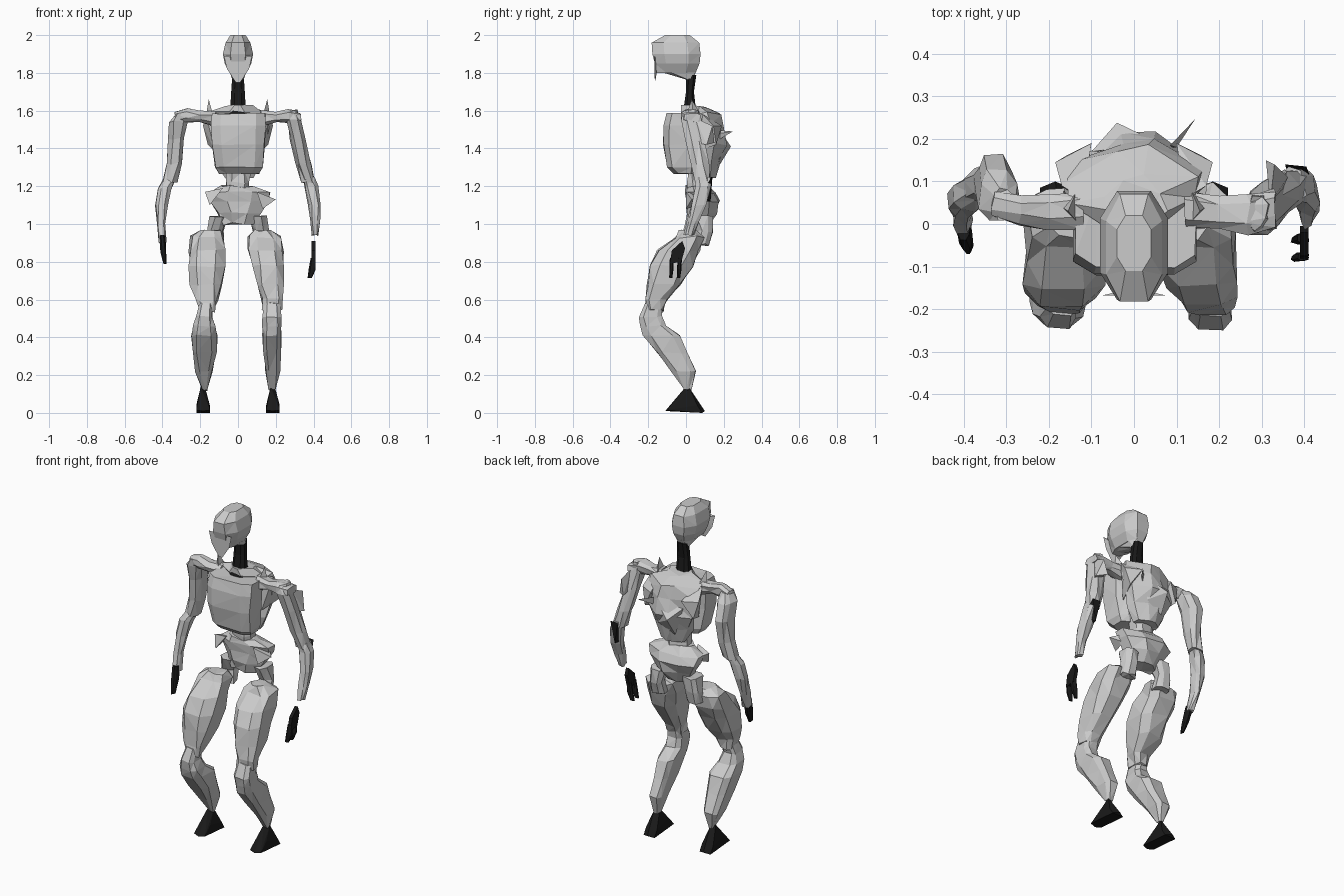
import bpy, bmesh, random
from mathutils import Vector

random.seed(4)
dark = bpy.data.materials.new("dark")
dark.diffuse_color = (0.01, 0.01, 0.01, 1)


def finish(bm, name, mat=None, jitter=0.0):
    """Triangulate into irregular flat facets and link as an object."""
    for v in bm.verts:
        v.co += Vector([random.uniform(-jitter, jitter) for _ in range(3)])
    bmesh.ops.recalc_face_normals(bm, faces=bm.faces)
    bmesh.ops.triangulate(bm, faces=bm.faces)
    me = bpy.data.meshes.new(name)
    bm.to_mesh(me)
    bm.free()
    ob = bpy.data.objects.new(name, me)
    bpy.context.collection.objects.link(ob)
    if mat:
        me.materials.append(mat)
    return ob


def loft(name, rows, c=0.25, axis="z", mat=None, jitter=0.006):
    """Chamfered rings. axis z: (z, x0, x1, y0, y1); axis x: (x, y0, y1, z0, z1)."""
    shape = [(c, 0), (1 - c, 0), (1, c), (1, 1 - c), (1 - c, 1), (c, 1), (0, 1 - c), (0, c)]
    bm = bmesh.new()
    rings = []
    for h, a0, a1, b0, b1 in rows:
        ring = []
        for u, w in shape:
            a, b = a0 + (a1 - a0) * u, b0 + (b1 - b0) * w
            ring.append(bm.verts.new((a, b, h) if axis == "z" else (h, a, b)))
        rings.append(ring)
    for r, s in zip(rings, rings[1:]):
        for i in range(8):
            j = (i + 1) % 8
            bm.faces.new((r[i], r[j], s[j], s[i]))
    bm.faces.new(rings[0])
    bm.faces.new(rings[-1])
    return finish(bm, name, mat, jitter)


def hull(name, pts, mat=None):
    """Faceted plate or spike from a few corner points."""
    bm = bmesh.new()
    for p in pts:
        bm.verts.new(p)
    res = bmesh.ops.convex_hull(bm, input=bm.verts)
    junk = [v for v in res["geom_interior"] if isinstance(v, bmesh.types.BMVert)]
    bmesh.ops.delete(bm, geom=junk, context="VERTS")
    return finish(bm, name, mat)


# Head: long hood with a thin tapering face plate under its front
loft("hood", [(1.80, -.045, .045, -.155, .05), (1.85, -.07, .07, -.165, .072),
              (1.90, -.08, .08, -.178, .077), (1.96, -.066, .066, -.182, .07),
              (2.0, -.04, .04, -.11, .02)], .25, jitter=0)
loft("skull_base", [(1.765, -.03, .03, 0, .035), (1.81, -.045, .045, -.15, .055)], jitter=0)
hull("face_plate", [(-.075, -.168, 1.89), (.075, -.168, 1.89), (-.058, -.166, 1.82), (.058, -.166, 1.82),
                    (-.012, -.165, 1.75), (.012, -.165, 1.75), (0, -.15, 1.86), (0, -.158, 1.78)])
loft("neck", [(1.58, -.06, .06, -.03, .08), (1.63, -.04, .04, -.01, .05),
              (1.70, -.036, .036, 0, .042), (1.79, -.03, .03, 0, .055)], mat=dark, jitter=0)

# Torso: rounded chest shell in front, tapering pointed shell behind
loft("chest", [(1.265, -.10, .11, -.065, .05), (1.30, -.12, .13, -.10, .06),
               (1.42, -.135, .14, -.12, .05), (1.52, -.145, .145, -.12, .05),
               (1.585, -.14, .145, -.10, .06)], .18, jitter=.003)
loft("back", [(1.24, -.07, .08, .07, .15), (1.33, -.11, .12, .04, .18),
              (1.42, -.14, .15, .05, .21), (1.52, -.15, .17, .03, .195),
              (1.585, -.15, .15, -.02, .18), (1.62, -.07, .07, -.02, .11)], .36, jitter=.01)
hull("back_ridge", [(-.04, .238, 1.41), (-.10, .17, 1.47), (.06, .19, 1.48), (-.05, .17, 1.30), (.06, .18, 1.35)])
hull("back_spike", [(.145, .248, 1.49), (.085, .185, 1.495), (.10, .18, 1.48), (.09, .18, 1.45)])
for s, n in ((-1, "left"), (1, "right")):
    hull(n + "_collar_spike", [(s * .155, .03, 1.66), (s * .13, .0, 1.57), (s * .17, .04, 1.57), (s * .13, .09, 1.56)])
    hull(n + "_shoulder_blade", [(s * .12, .06, 1.59), (s * .185, .145, 1.52), (s * .17, .09, 1.58),
                                 (s * .16, .16, 1.42), (s * .12, .05, 1.38), (s * .10, .19, 1.52)])

# Waist and flared pelvis
loft("waist", [(1.12, -.06, .06, .02, .12), (1.22, -.06, .06, .01, .11), (1.29, -.065, .07, .01, .12)])
loft("pelvis", [(1.0, -.085, .085, .02, .12), (1.06, -.11, .115, .01, .16),
                (1.12, -.15, .155, .01, .18), (1.165, -.155, .165, .0, .15),
                (1.20, -.09, .08, .0, .11)], .3, jitter=.008)
hull("right_hip_flare", [(.20, .03, 1.13), (.10, .0, 1.17), (.13, .0, 1.08), (.12, .12, 1.15), (.14, .08, 1.1)])
hull("left_hip_flare", [(-.175, .03, 1.17), (-.08, .0, 1.19), (-.15, .0, 1.10), (-.12, .12, 1.15)])

# Shoulders (struts along x), arms and hands
for s, n, y in ((-1, "left", .0), (1, "right", -.025)):
    loft(n + "_shoulder_strut", [(s * .12, -.01, .08, 1.52, 1.60), (s * .20, -.01, .065, 1.54, 1.595),
                                 (s * .27, y, .07, 1.54, 1.61), (s * .33, y + .02, .08, 1.54, 1.59)], axis="x")

loft("left_upper_arm", [(1.22, -.395, -.325, .05, .125), (1.32, -.375, -.295, .05, .14),
                        (1.45, -.37, -.285, .03, .16), (1.54, -.365, -.27, .01, .13),
                        (1.585, -.33, -.28, .01, .08)], jitter=.007)
loft("left_forearm", [(.90, -.415, -.38, -.03, .02), (1.0, -.43, -.39, 0, .06),
                      (1.10, -.44, -.375, .02, .09), (1.19, -.42, -.355, .03, .11),
                      (1.24, -.39, -.335, .06, .12)])
loft("left_hand", [(.79, -.395, -.38, -.07, -.045), (.85, -.41, -.38, -.06, -.01),
                   (.94, -.415, -.385, -.035, .02)], mat=dark, jitter=.003)
loft("right_upper_arm", [(1.22, .335, .405, .05, .13), (1.32, .31, .385, .03, .12),
                         (1.45, .28, .35, .0, .10), (1.55, .26, .33, -.025, .075),
                         (1.60, .265, .31, -.01, .06)], jitter=.007)
hull("right_arm_plate", [(.362, .11, 1.42), (.33, .14, 1.52), (.32, .05, 1.56), (.31, .15, 1.43), (.33, .04, 1.43)])
loft("right_forearm", [(.94, .39, .42, -.01, .04), (1.02, .385, .435, .01, .07),
                       (1.10, .375, .435, .03, .11), (1.20, .355, .42, .05, .13),
                       (1.25, .345, .40, .05, .13)])
hull("right_elbow_cap", [(.355, .14, 1.25), (.405, .135, 1.25), (.425, .08, 1.15), (.37, .085, 1.12), (.38, .13, 1.12)], dark)
hull("right_palm", [(x, y, z) for x in (.39, .41) for y, z in
                    ((-.02, .91), (-.005, .87), (-.075, .86), (-.085, .79), (-.025, .80))], dark)
for y in (-.078, -.035):
    loft("right_finger", [(.715, .37, .39, y - .01, y + .005), (.76, .375, .41, y - .011, y + .011),
                          (.82, .385, .41, y - .008, y + .012)], mat=dark, jitter=.002)

# Legs: shared depth profile (z, y0, y1), separate widths (x0, x1) per side
thigh = [(.54, -.215, -.12), (.60, -.21, -.11), (.68, -.205, -.03), (.78, -.195, .03),
         (.86, -.145, .07), (.93, -.06, .09), (.965, -.03, .06)]
shin = [(.12, -.005, .025), (.22, -.075, .05), (.32, -.155, .005), (.41, -.225, -.03),
        (.46, -.24, -.11), (.51, -.245, -.13), (.58, -.215, -.12)]
widths = {
    "left": ([(-.20, -.125), (-.22, -.11), (-.25, -.09), (-.255, -.075), (-.26, -.075), (-.245, -.08), (-.19, -.10)],
             [(-.19, -.165), (-.225, -.135), (-.24, -.115), (-.25, -.11), (-.24, -.12), (-.22, -.14), (-.20, -.14)]),
    "right": ([(.13, .23), (.125, .235), (.10, .24), (.075, .235), (.06, .235), (.06, .23), (.09, .17)],
              [(.165, .20), (.145, .225), (.135, .225), (.13, .23), (.13, .23), (.13, .23), (.135, .225)]),
}
for n, (tw, sw) in widths.items():
    s = -1 if n == "left" else 1
    loft(n + "_thigh", [(z, *w, a, b) for (z, a, b), w in zip(thigh, tw)], .22, jitter=.009)
    loft(n + "_shin", [(z, *w, a, b) for (z, a, b), w in zip(shin, sw)], .2, jitter=.005)
    hx = .12 * s
    loft(n + "_hip_joint", [(.89, hx - .045, hx + .045, .04, .12), (.96, hx - .04, hx + .04, .06, .14),
                            (1.04, hx * .85 - .045, hx * .85 + .045, .03, .14)])
    # Wedge foot: pointed toe, flat sole, ridge rising to the ankle
    fx = .185 * s
    hull(n + "_foot", [(fx + dx, y, z) for dx in (-.036, .036) for y, z in ((-.10, .015), (.085, .0), (.06, .04))]
         + [(fx, -.11, .01), (fx, .10, .01), (fx - .03, -.04, .06), (fx + .03, -.04, .06),
            (fx - .012, 0, .14), (fx + .012, .02, .13)], dark)
